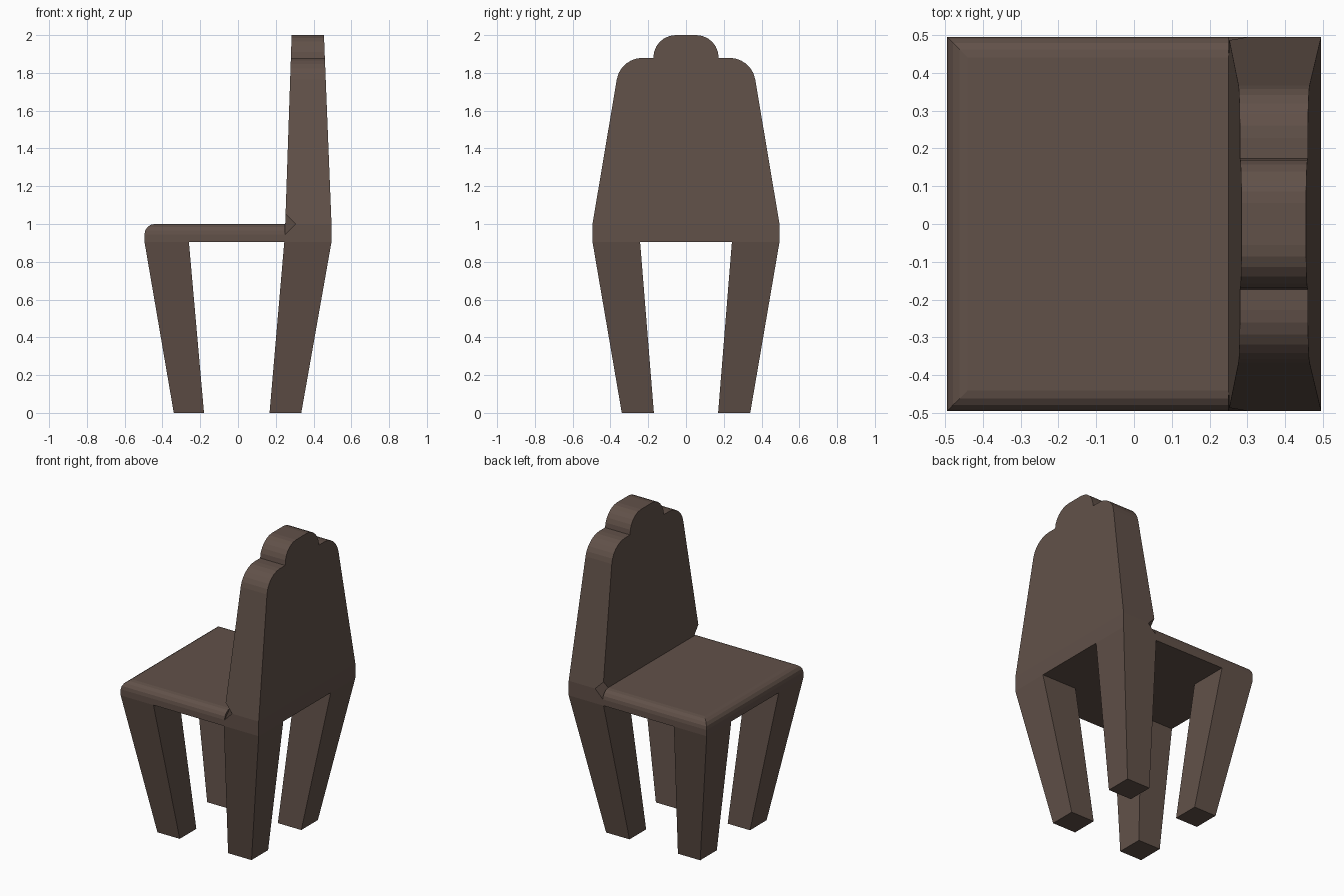
import bpy, bmesh, math

if "Cube" in bpy.data.objects:
    bpy.data.objects.remove(bpy.data.objects["Cube"])

wood = bpy.data.materials.new("brown")
wood.diffuse_color = (0.12, 0.082, 0.066, 1)
wood.use_nodes = True
wood.node_tree.nodes["Principled BSDF"].inputs["Base Color"].default_value = wood.diffuse_color

H = 0.495            # half width of the chair
Z0, Z1 = 0.905, 1.0  # seat underside and top


def finish(bm, name):
    bmesh.ops.recalc_face_normals(bm, faces=bm.faces)
    me = bpy.data.meshes.new(name)
    bm.to_mesh(me)
    bm.free()
    me.materials.append(wood)
    ob = bpy.data.objects.new(name, me)
    bpy.context.collection.objects.link(ob)
    return ob


def hexa(lower, upper, z0, z1):
    """Tapered box between two (x0, x1, y0, y1) rectangles."""
    bm = bmesh.new()
    rings = []
    for (x0, x1, y0, y1), z in ((lower, z0), (upper, z1)):
        rings.append([bm.verts.new((x, y, z)) for x, y in
                      ((x0, y0), (x1, y0), (x1, y1), (x0, y1))])
    a, b = rings
    bm.faces.new(a)
    bm.faces.new(b)
    for i in range(4):
        j = (i + 1) % 4
        bm.faces.new((a[i], a[j], b[j], b[i]))
    return bm


# Seat slab with three rounded upper edges
bm = hexa((-H, 0.25, -H, H), (-H, 0.25, -H, H), Z0, Z1)
top_edges = [e for e in bm.edges
             if all(v.co.z > 0.99 for v in e.verts)
             and any(v.co.x < 0 for v in e.verts)]
bmesh.ops.bevel(bm, geom=top_edges, offset=0.055, segments=4, profile=0.5,
                affect='EDGES')
finish(bm, "seat")

# Four tapered legs
for side, sy in (("left", 1), ("right", -1)):
    for name, low, up in (("front_leg", (-0.34, -0.18), (-H, -0.26)),
                          ("rear_leg", (0.167, 0.335), (0.245, H))):
        ylow, yup = sorted((sy * 0.17, sy * 0.34)), sorted((sy * 0.243, sy * H))
        finish(hexa((*low, *ylow), (*up, *yup), 0, Z0), f"{name}_{side}")


# Backrest outline: taper, round shoulder, round crown
def arc(cy, cz, ry, rz, start, n=6):
    for i in range(n + 1):
        t = math.radians(start + (90 - start) * i / n)
        yield cy + ry * math.cos(t), cz + rz * math.sin(t)


half = [(H, Z0), (H, Z1)]
half += arc(0.228, 1.745, 0.14, 0.135, 9)
half += arc(0.055, 1.88, 0.118, 0.12, 0)
half.insert(9, (0.173, 1.88)) if half[9] != (0.173, 1.88) else None
half = list(dict.fromkeys((round(y, 4), round(z, 4)) for y, z in half))
outline = half + [(-y, z) for y, z in reversed(half)]

bm = bmesh.new()
front, back = [], []
for y, z in outline:
    t = max(0, z - Z1)
    front.append(bm.verts.new((0.25 + 0.034 * t, y, z)))
    back.append(bm.verts.new((H - 0.04 * t, y, z)))
n = len(outline)
for ring in (front, back):
    bm.faces.new(ring[1:n - 1])
    bm.faces.new((ring[0], ring[1], ring[n - 2], ring[n - 1]))
for i in range(n):
    j = (i + 1) % n
    bm.faces.new((front[i], front[j], back[j], back[i]))

# Small diamond notches where the backrest meets the seat edges
bmesh.ops.bevel(bm, geom=[front[1], front[n - 2]], offset=0.055, segments=1,
                affect='VERTICES')
bmesh.ops.triangulate(bm, faces=[f for f in bm.faces if len(f.verts) > 4])
finish(bm, "backrest")
